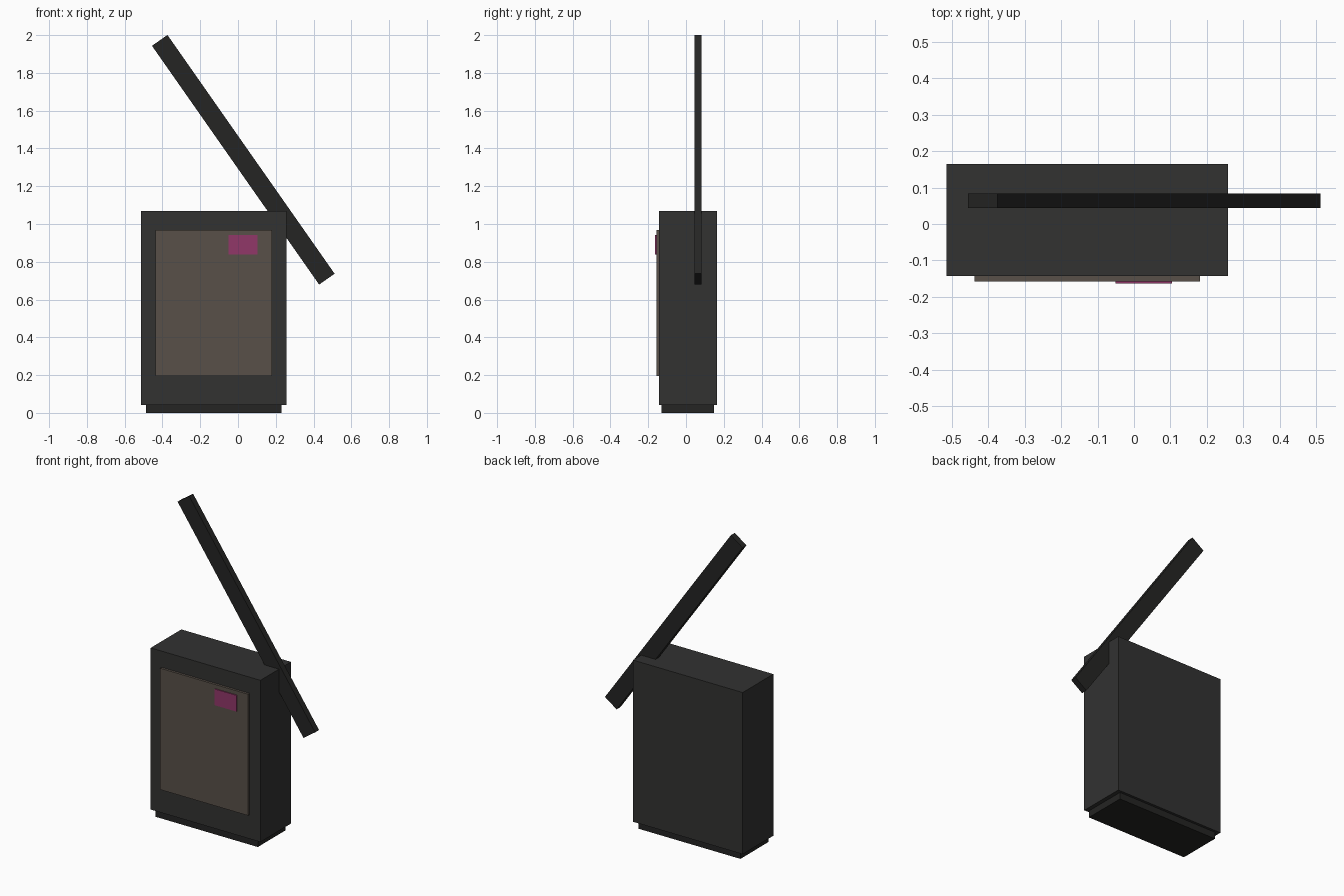
import bpy
import bmesh
from math import radians
from mathutils import Matrix, Vector

if "Cube" in bpy.data.objects:
    bpy.data.objects.remove(bpy.data.objects["Cube"])


def material(name, rgb):
    mat = bpy.data.materials.new(name)
    mat.diffuse_color = (*rgb, 1.0)
    mat.use_nodes = True
    mat.node_tree.nodes["Principled BSDF"].inputs["Base Color"].default_value = mat.diffuse_color
    return mat


def box(name, lo, hi, mat, tilt=0.0):
    """Box between two corners, optionally tilted about y through its centre."""
    lo, hi = Vector(lo), Vector(hi)
    mesh = bpy.data.meshes.new(name)
    bm = bmesh.new()
    bmesh.ops.create_cube(bm, size=1.0, matrix=Matrix.Diagonal((*(hi - lo), 1.0)))
    bm.to_mesh(mesh)
    bm.free()
    mesh.materials.append(mat)
    obj = bpy.data.objects.new(name, mesh)
    obj.location = (lo + hi) / 2
    obj.rotation_euler.y = radians(tilt)
    bpy.context.collection.objects.link(obj)
    return obj


charcoal = material("charcoal", (0.032, 0.032, 0.031))
black = material("black", (0.018, 0.018, 0.017))
taupe = material("taupe", (0.098, 0.080, 0.065))
magenta = material("magenta", (0.283, 0.038, 0.141))

# Cabinet standing on a recessed plinth
box("plinth", (-0.487, -0.131, 0.0), (0.231, 0.149, 0.043), black)
box("cabinet", (-0.514, -0.142, 0.043), (0.257, 0.165, 1.07), charcoal)

# Front panel with a small coloured tag
box("front_panel", (-0.437, -0.157, 0.196), (0.181, -0.142, 0.967), taupe)
box("tag", (-0.051, -0.163, 0.838), (0.104, -0.157, 0.941), magenta)

# Long bar leaning through the upper right corner
cx, cz, width, length = 0.028, 1.34, 0.10, 1.543
box("leaning_bar", (cx - width / 2, 0.044, cz - length / 2),
    (cx + width / 2, 0.083, cz + length / 2), black, tilt=-35)
